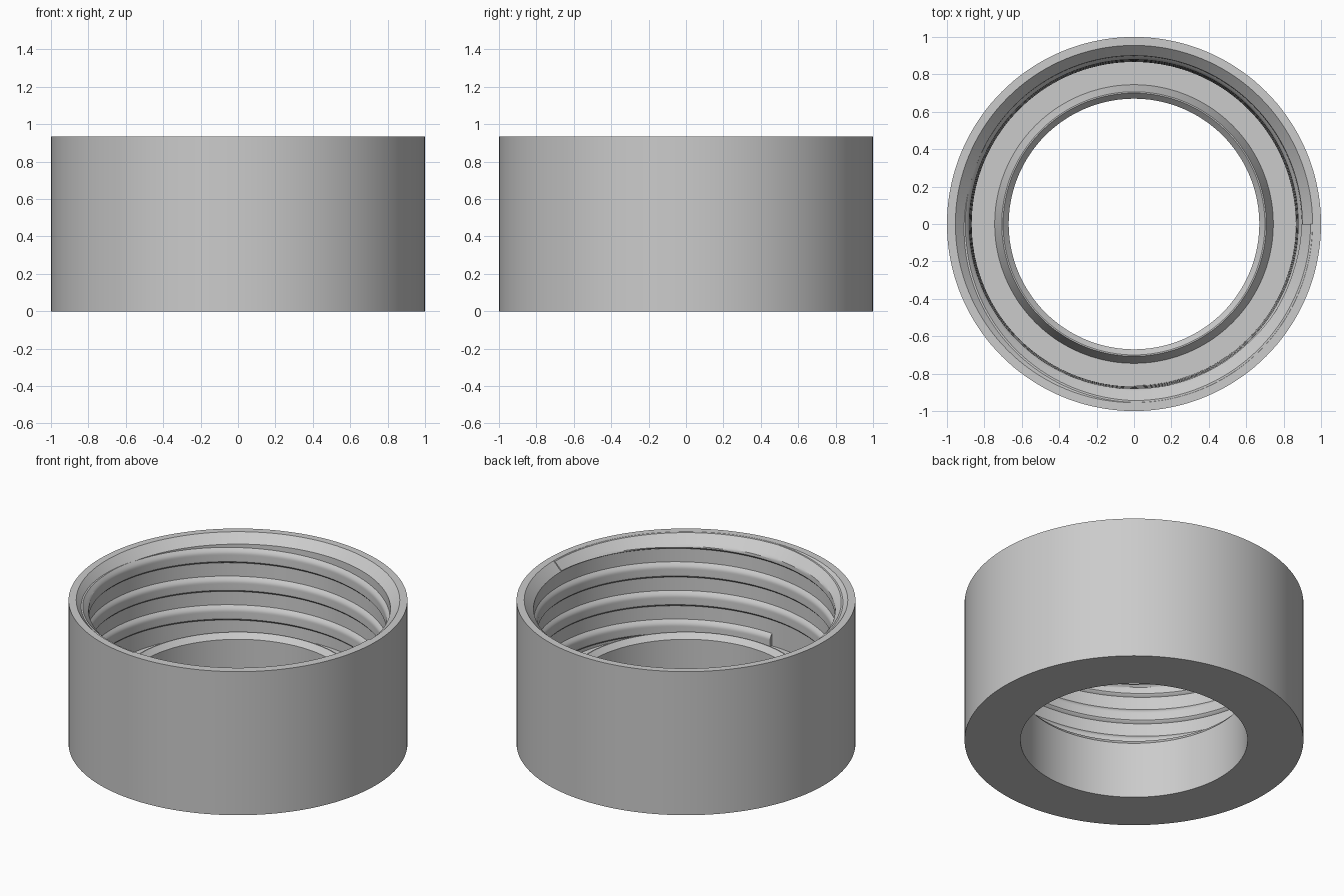
import bpy, bmesh, math

cube = bpy.data.objects.get("Cube")
if cube:
    bpy.data.objects.remove(cube)

HEIGHT = 0.935
SEGMENTS = 144
PITCH = 0.184
TURNS = 3.25
RIM = 0.955          # inner radius of the top rim
FLOOR = 0.30

grey = bpy.data.materials.new("plain_grey")
grey.use_nodes = True
grey.diffuse_color = (0.6, 0.6, 0.6, 1)
grey.node_tree.nodes["Principled BSDF"].inputs["Base Color"].default_value = grey.diffuse_color


def skin(name, loops, closed):
    """Join equal closed loops of points into one solid object."""
    bm = bmesh.new()
    rows = [[bm.verts.new(p) for p in loop] for loop in loops]
    pairs = list(zip(rows, rows[1:]))
    if closed:
        pairs.append((rows[-1], rows[0]))
    else:
        bm.faces.new(rows[0])
        bm.faces.new(rows[-1])
    for a, b in pairs:
        for i in range(len(a)):
            j = (i + 1) % len(a)
            bm.faces.new((a[i], a[j], b[j], b[i]))
    bmesh.ops.remove_doubles(bm, verts=bm.verts, dist=0.0001)
    bmesh.ops.recalc_face_normals(bm, faces=bm.faces)
    mesh = bpy.data.meshes.new(name)
    bm.to_mesh(mesh)
    bm.free()
    mesh.materials.append(grey)
    obj = bpy.data.objects.new(name, mesh)
    bpy.context.collection.objects.link(obj)
    bpy.ops.object.select_all(action="DESELECT")
    obj.select_set(True)
    bpy.context.view_layer.objects.active = obj
    bpy.ops.object.shade_smooth_by_angle(angle=math.radians(25))
    return obj


def place(profile, angle):
    return [(r * math.cos(angle), r * math.sin(angle), z) for r, z in profile]


def wall(z):
    """Radius of the slightly tapered inner wall."""
    return 0.90 + 0.03 * (z - 0.88)


# Ring body: outer wall, bottom, bore, raised sealing lip, floor, wall, chamfer
body = [(1, 0), (1, HEIGHT), (RIM, HEIGHT), (wall(0.88), 0.88), (wall(FLOOR), FLOOR),
        (0.745, FLOOR), (0.707, 0.40), (0.70, 0.40), (0.67, 0.367), (0.67, 0)]
skin("ring_body", [place(body, math.tau * i / SEGMENTS) for i in range(SEGMENTS)], True)


# Internal screw thread, trimmed to follow the chamfer near the rim
def thread_section(top):
    front = []
    steps = 12
    for i in range(steps + 1):
        s = i / steps
        rise = min(s / 0.35, (1 - s) / 0.18, 1)
        depth = 0.021 * math.sin(rise * math.pi / 2) - 0.002
        z = min(top - 0.102 * s, HEIGHT - 0.001)
        chamfer = RIM - (HEIGHT - z) * (RIM - wall(0.88)) / (HEIGHT - 0.88)
        front.append((max(wall(z) - depth, chamfer - 0.010), z))
    back = [(r + 0.03, z) for r, z in reversed(front)]
    return front + back


count = int(SEGMENTS * TURNS)
loops = []
for i in range(count + 1):
    turn = i / SEGMENTS
    loops.append(place(thread_section(0.98 - PITCH * turn), -math.tau * turn))
skin("screw_thread", loops, False)
